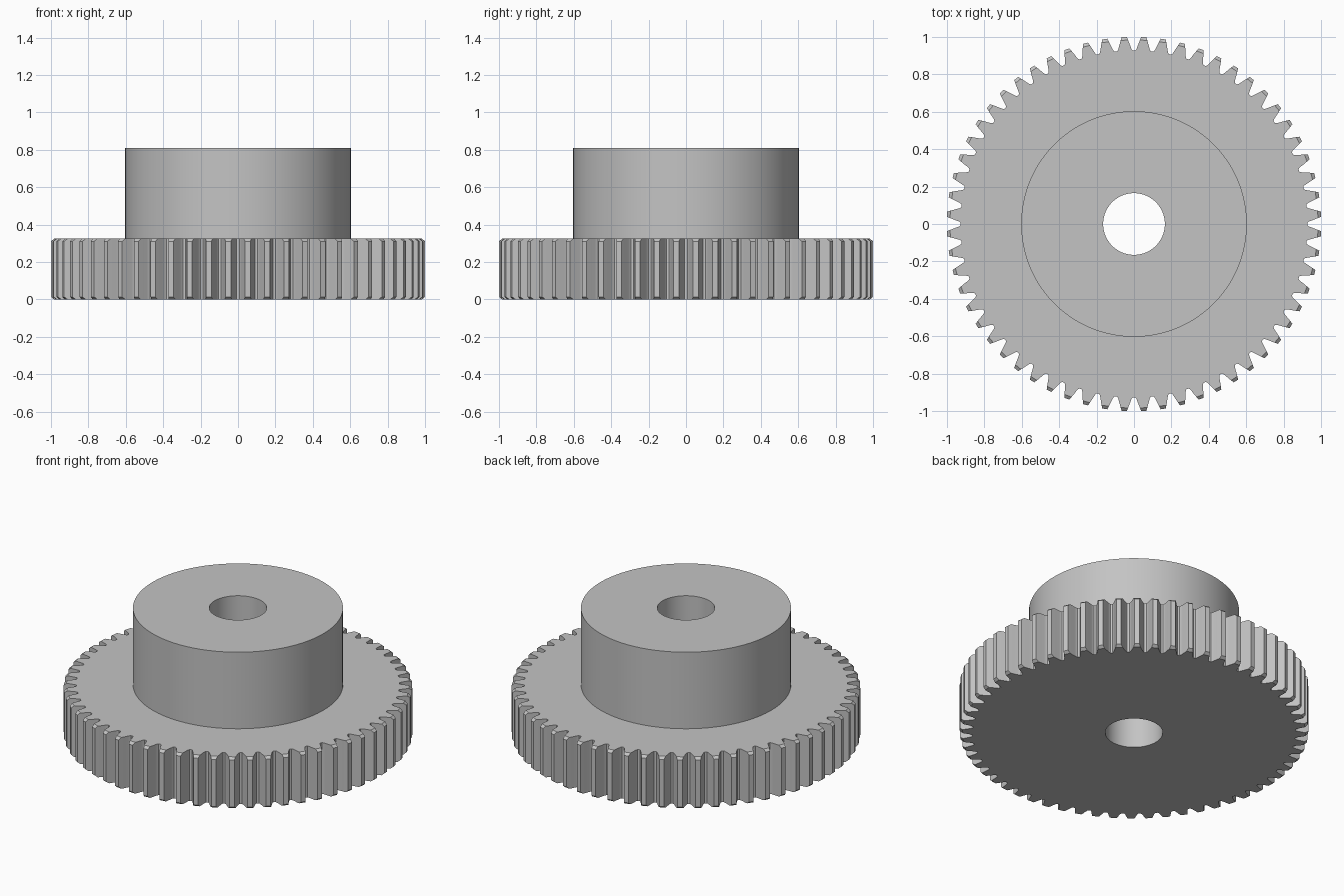
import bpy
import bmesh
import math

if "Cube" in bpy.data.objects:
    bpy.data.objects.remove(bpy.data.objects["Cube"], do_unlink=True)

TEETH = 60
SEGMENTS = 128
TIP_R, CHAMFER_R, CHAMFER_Z = 1.0008, 0.984, 0.014
GEAR_H, TOTAL_H = 0.325, 0.81
HUB_R, BORE_R = 0.603, 0.165

steel = bpy.data.materials.new("steel grey")
steel.use_nodes = True
steel.diffuse_color = (0.55, 0.55, 0.55, 1)
steel.node_tree.nodes["Principled BSDF"].inputs["Base Color"].default_value = (0.55, 0.55, 0.55, 1)


def finish(bm, name):
    """Turn a bmesh into a smooth-shaded object with sharp edges kept."""
    bmesh.ops.remove_doubles(bm, verts=bm.verts, dist=1e-5)
    bmesh.ops.recalc_face_normals(bm, faces=bm.faces)
    mesh = bpy.data.meshes.new(name)
    bm.to_mesh(mesh)
    bm.free()
    mesh.materials.append(steel)
    obj = bpy.data.objects.new(name, mesh)
    bpy.context.collection.objects.link(obj)
    bpy.ops.object.select_all(action='DESELECT')
    obj.select_set(True)
    bpy.context.view_layer.objects.active = obj
    bpy.ops.object.shade_smooth_by_angle(angle=math.radians(30))
    return obj


def ring(bm, points, z):
    """Closed loop of vertices from (degrees, radius) pairs."""
    return [bm.verts.new((r * math.cos(math.radians(a)), r * math.sin(math.radians(a)), z))
            for a, r in points]


def tooth_outline(tip_angle, tip_r):
    """Whole gear outline; every gap is centred on a multiple of the pitch."""
    half = [(0.42, 0.927), (0.75, 0.934), (1.03, 0.945), (1.5, 0.9677),
            (1.85, CHAMFER_R), (tip_angle, tip_r)]
    gap = [(-a, r) for a, r in reversed(half)] + half
    return [(i * 360 / TEETH + a, r) for i in range(TEETH) for a, r in gap]


def circle(radius):
    return [(i * 360 / SEGMENTS, radius) for i in range(SEGMENTS)]


# Toothed wheel: straight teeth with conically chamfered ends
bm = bmesh.new()
full = tooth_outline(2.2, TIP_R)
cut = tooth_outline(1.85, CHAMFER_R)
rings = [ring(bm, cut, 0), ring(bm, full, CHAMFER_Z),
         ring(bm, full, GEAR_H - CHAMFER_Z), ring(bm, cut, GEAR_H)]
for low, high in zip(rings, rings[1:]):
    for i in range(len(low)):
        j = (i + 1) % len(low)
        bm.faces.new((low[i], low[j], high[j], high[i]))
bmesh.ops.remove_doubles(bm, verts=bm.verts, dist=1e-5)

# Flat faces of the wheel, open for the bore below and the hub above
for z, radius in ((0, BORE_R), (GEAR_H, HUB_R)):
    rim = [e for e in bm.edges if all(abs(v.co.z - z) < 1e-4 for v in e.verts)]
    hole = ring(bm, circle(radius), z)
    rim += [bm.edges.new((hole[i - 1], hole[i])) for i in range(SEGMENTS)]
    bmesh.ops.triangle_fill(bm, edges=rim, use_beauty=True, normal=(0, 0, 1))
finish(bm, "gear_wheel")

# Hub with its through bore, turned from a profile
bm = bmesh.new()
profile = [bm.verts.new((r, 0, z)) for r, z in
           ((HUB_R, GEAR_H), (HUB_R, TOTAL_H), (BORE_R, TOTAL_H), (BORE_R, 0))]
edges = [bm.edges.new(pair) for pair in zip(profile, profile[1:])]
bmesh.ops.spin(bm, geom=profile + edges, cent=(0, 0, 0), axis=(0, 0, 1),
               angle=2 * math.pi, steps=SEGMENTS)
finish(bm, "hub")
